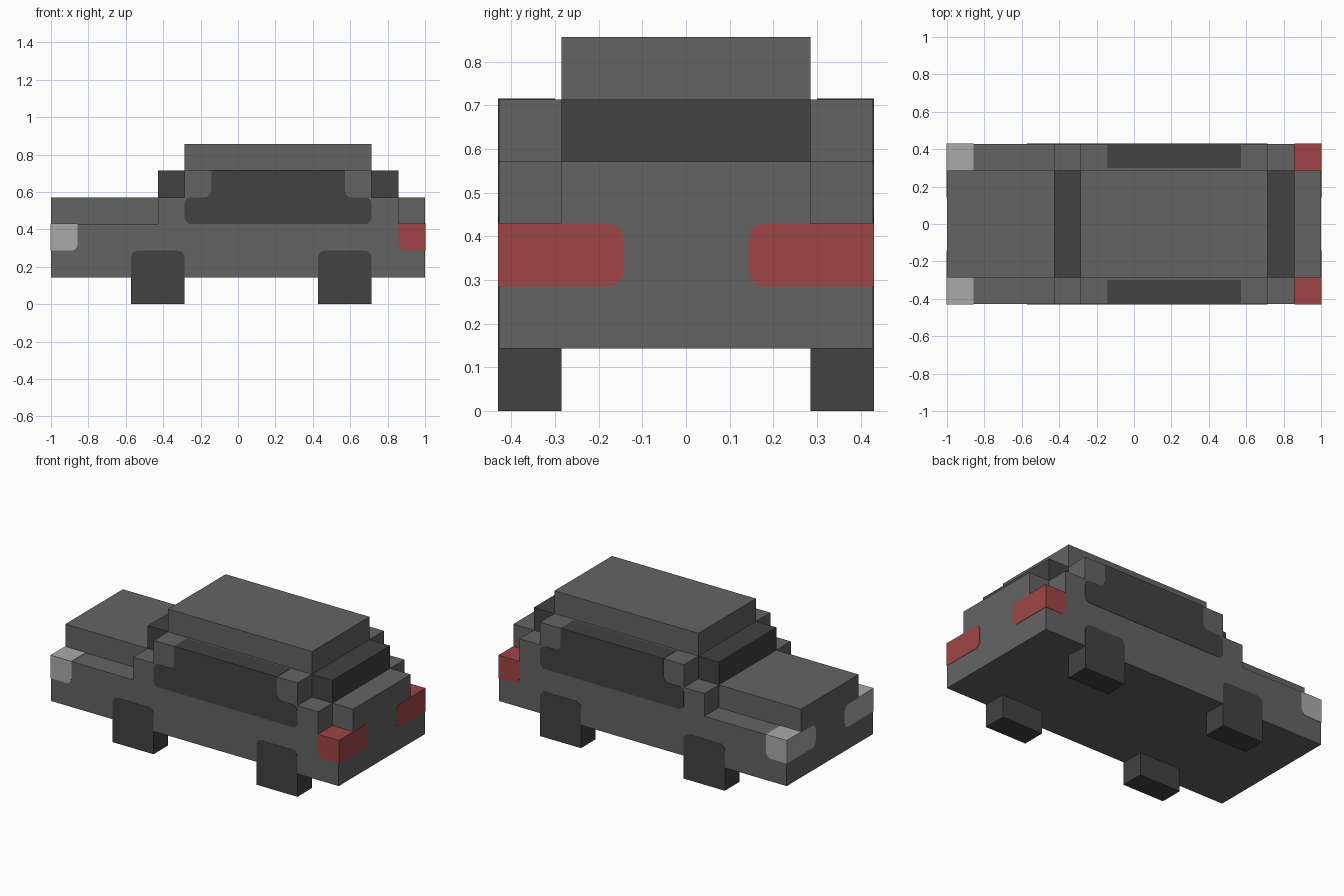
import bpy, bmesh
from mathutils import Vector

cube = bpy.data.objects.get("Cube")
if cube:
    bpy.data.objects.remove(cube, do_unlink=True)

U = 1 / 7      # one block
R = 0.25       # corner radius of painted details, in blocks
E = 0.015      # how far details stand proud, in blocks


def material(name, rgb):
    mat = bpy.data.materials.new(name)
    mat.use_nodes = True
    color = (*rgb, 1)
    mat.diffuse_color = color
    mat.node_tree.nodes["Principled BSDF"].inputs["Base Color"].default_value = color
    return mat


GREY = material("grey paint", (0.127, 0.127, 0.127))
DARK = material("dark glass and rubber", (0.054, 0.054, 0.054))
LIGHT = material("pale headlight", (0.402, 0.402, 0.402))
RED = material("red tail light", (0.352, 0.06, 0.06))


def rounded(outline, steps=5):
    """Replace every corner that carries a radius with a short curve."""
    points = []
    for i, corner in enumerate(outline):
        p = Vector(corner[:2])
        if len(corner) == 2:
            points.append(p)
            continue
        before = Vector(outline[i - 1][:2])
        after = Vector(outline[(i + 1) % len(outline)][:2])
        a = (before - p).normalized() * corner[2]
        b = (after - p).normalized() * corner[2]
        center = p + a + b
        for k in range(steps + 1):
            t = k / steps
            direction = (-b).lerp(-a, t).normalized()
            points.append(center + direction * corner[2])
    return points


def prism(name, outline, axis, lo, hi, mat):
    """Extrude an outline: (x, z) along y, or (y, z) along x."""
    bm = bmesh.new()
    place = (lambda p, d: (p.x, d, p.y)) if axis == "y" else (lambda p, d: (d, p.x, p.y))
    face = bm.faces.new([bm.verts.new(Vector(place(p, lo)) * U) for p in rounded(outline)])
    grown = bmesh.ops.extrude_face_region(bm, geom=[face])["geom"]
    shift = Vector(place(Vector((0, 0)), hi - lo)) * U
    bmesh.ops.translate(bm, vec=shift, verts=[v for v in grown if isinstance(v, bmesh.types.BMVert)])
    bmesh.ops.recalc_face_normals(bm, faces=bm.faces)
    mesh = bpy.data.meshes.new(name)
    bm.to_mesh(mesh)
    bm.free()
    mesh.materials.append(mat)
    obj = bpy.data.objects.new(name, mesh)
    bpy.context.collection.objects.link(obj)
    return obj


def box(x0, x1, z0, z1):
    return [(x0, z0), (x1, z0), (x1, z1), (x0, z1)]


# Middle of the body: hood, roof and trunk in one outline
prism("body_core", [(-7, 1), (7, 1), (7, 4), (5, 4), (5, 6), (-2, 6), (-2, 4), (-7, 4)],
      "y", -2, 2, GREY)

# Windshield and rear window
prism("windshield", box(-3, -2, 4, 5), "y", -2, 2, DARK)
prism("rear_window", box(5, 6, 4, 5), "y", -2, 2, DARK)

SIDE = [(-7, 1), (7, 1), (7, 3), (6, 3), (6, 4), (5, 4),
        (5, 5), (-2, 5), (-2, 4), (-3, 4), (-3, 3), (-7, 3)]
WINDOW = [(-2, 3, R), (5, 3, R), (5, 4, R), (4, 4, R),
          (4, 5 + E), (-1, 5 + E), (-1, 4, R), (-2, 4, R)]

for s, side in ((-1, "front_side"), (1, "back_side")):
    # Lower outer body and side windows
    prism(side + "_body", SIDE, "y", 2 * s, 3 * s, GREY)
    prism(side + "_window", WINDOW, "y", 2.1 * s, (3 + E) * s, DARK)

    # Wheels
    for x, place in ((-4, "hood"), (3, "trunk")):
        prism(f"{side}_{place}_wheel", [(x, 0), (x + 2, 0), (x + 2, 2, R), (x, 2, R)],
              "y", 2 * s, (3 + E) * s, DARK)

    # Lamps: a corner block plus a plate wrapping onto the end of the car
    for e, place, mat in ((-1, "headlight", LIGHT), (1, "tail_light", RED)):
        end = (7 + E) * e
        prism(f"{side}_{place}_corner",
              [(end, 2), (6 * e, 2, R), (6 * e, 3 + E), (end, 3 + E)],
              "y", 2 * s, (3 + E) * s, mat)
        prism(f"{side}_{place}_plate",
              [((3 + E) * s, 2), (s, 2, R), (s, 3, R), ((3 + E) * s, 3)],
              "x", 6.98 * e, end, mat)
